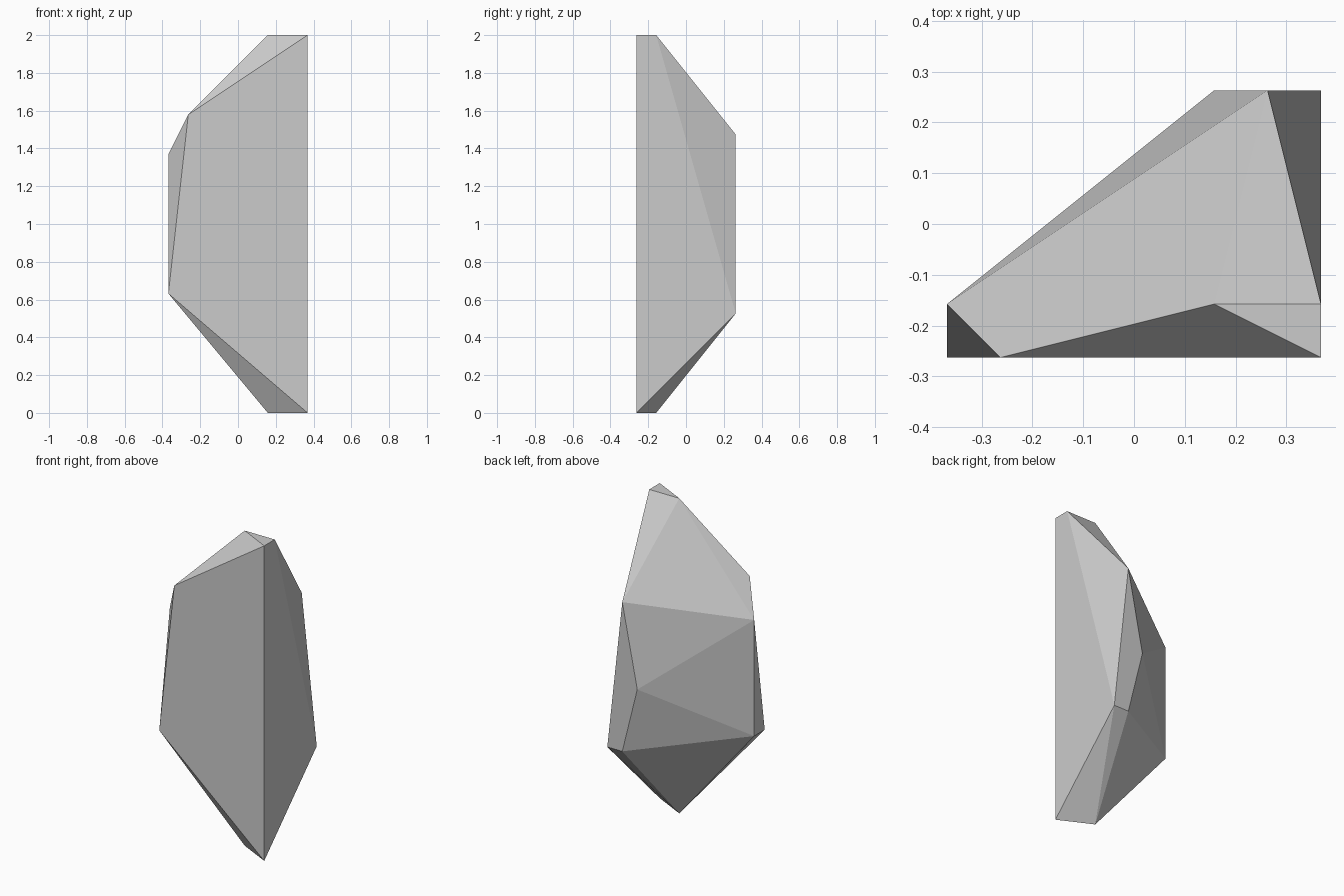
import bpy
import bmesh

if "Cube" in bpy.data.objects:
    bpy.data.objects.remove(bpy.data.objects["Cube"])

U = 2 / 19  # grid step the corners sit on

# Corner points of the faceted shard, in grid steps, listed by level
levels = {
    19:  [(1.5, -1.5), (3.5, -2.5), (3.5, -1.5)],   # flat tip
    15:  [(-2.5, -2.5)],                            # front left shoulder
    14:  [(2.5, 2.5)],                              # back shoulder
    13:  [(-3.5, -1.5)],                            # left shoulder
    9:   [(1.5, 2.5)],                              # back middle
    6:   [(-3.5, -1.5), (-3.5, -2.5)],              # lower left edge
    5:   [(2.5, 2.5), (3.5, 2.5)],                  # lower back edge
    0:   [(1.5, -1.5), (3.5, -2.5)],                # bottom edge
}

# Wrap the corners in a convex skin
bm = bmesh.new()
for z, points in levels.items():
    for x, y in points:
        bm.verts.new((x * U, y * U, z * U))
bmesh.ops.convex_hull(bm, input=bm.verts[:])
bmesh.ops.dissolve_limit(bm, angle_limit=0.005, verts=bm.verts[:], edges=bm.edges[:])
bmesh.ops.recalc_face_normals(bm, faces=bm.faces[:])

mesh = bpy.data.meshes.new("rock_shard")
bm.to_mesh(mesh)
bm.free()
bpy.context.collection.objects.link(bpy.data.objects.new("rock_shard", mesh))
